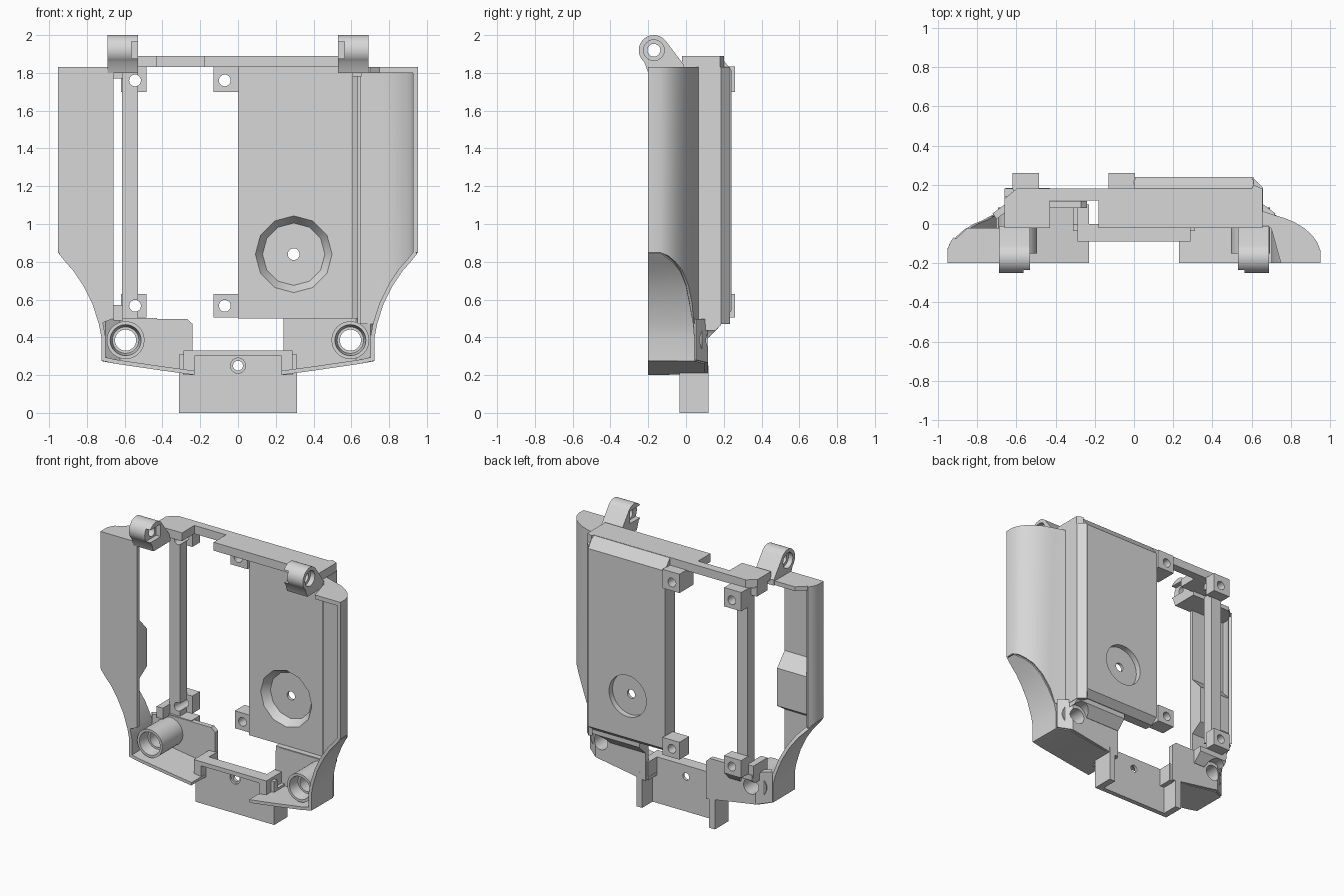
import bpy, bmesh, math
from mathutils import Matrix

cube = bpy.data.objects.get("Cube")
if cube:
    bpy.data.objects.remove(cube)

GREY = (0.68, 0.68, 0.68, 1)
grey = bpy.data.materials.new("plain grey")
grey.use_nodes = True
grey.diffuse_color = GREY
grey.node_tree.nodes["Principled BSDF"].inputs["Base Color"].default_value = GREY


def finish(name, bm):
    bmesh.ops.recalc_face_normals(bm, faces=bm.faces)
    mesh = bpy.data.meshes.new(name)
    bm.to_mesh(mesh)
    bm.free()
    mesh.materials.append(grey)
    ob = bpy.data.objects.new(name, mesh)
    bpy.context.collection.objects.link(ob)
    return ob


def select(ob):
    bpy.ops.object.select_all(action='DESELECT')
    ob.select_set(True)
    bpy.context.view_layer.objects.active = ob


def prism(name, pts, axis, lo, hi):
    """Extrude a 2D outline along an axis."""
    put = {'x': lambda a, b, t: (t, a, b),
           'y': lambda a, b, t: (a, t, b),
           'z': lambda a, b, t: (a, b, t)}[axis]
    bm = bmesh.new()
    ends = [[bm.verts.new(put(a, b, t)) for a, b in pts] for t in (lo, hi)]
    n = len(pts)
    bm.faces.new(ends[0])
    bm.faces.new(ends[1])
    for i in range(n):
        j = (i + 1) % n
        bm.faces.new((ends[0][i], ends[0][j], ends[1][j], ends[1][i]))
    return finish(name, bm)


def box(name, x0, x1, y0, y1, z0, z1):
    return prism(name, [(x0, y0), (x1, y0), (x1, y1), (x0, y1)], 'z', z0, z1)


def rod(name, x, z, r0, r1, y0, y1, sides=32):
    """Round or tapered bar along y."""
    bm = bmesh.new()
    turn = Matrix.Translation((x, (y0 + y1) / 2, z)) @ Matrix.Rotation(-math.pi / 2, 4, 'X')
    bmesh.ops.create_cone(bm, cap_ends=True, segments=sides, radius1=r0,
                          radius2=r1, depth=y1 - y0, matrix=turn)
    return finish(name, bm)


def strip(name, pairs, thick):
    """Sheet wall between two edges."""
    bm = bmesh.new()
    rows = [[bm.verts.new(p) for p in pair] for pair in pairs]
    for (a, b), (c, d) in zip(rows, rows[1:]):
        bm.faces.new((a, b, d, c))
    ob = finish(name, bm)
    mod = ob.modifiers.new("thickness", 'SOLIDIFY')
    mod.thickness = thick
    mod.offset = 0
    mod.use_even_offset = True
    select(ob)
    bpy.ops.object.modifier_apply(modifier=mod.name)
    return ob


def cut(ob, cutter):
    cutter.hide_render = True
    mod = ob.modifiers.new("cut", 'BOOLEAN')
    mod.operation = 'DIFFERENCE'
    mod.solver = 'EXACT'
    mod.object = cutter
    select(ob)
    bpy.ops.object.modifier_apply(modifier=mod.name)
    bpy.data.objects.remove(cutter)


def hinge_ring(r):
    turns = [i * math.pi / 12 for i in range(24)]
    return [(-.17 + r * math.cos(a), 1.92 + r * math.sin(a)) for a in turns]


# Side outline, shared by both halves
NECK = [(.94, .85), (.90, .80), (.86, .755), (.81, .68), (.76, .58), (.725, .47)]


def low(x):
    if x >= NECK[0][0]:
        return NECK[0][1]
    for (xa, za), (xb, zb) in zip(NECK, NECK[1:]):
        if x >= xb:
            return zb + (za - zb) * (x - xb) / (xa - xb)
    return NECK[-1][1]


def curtain(name, path, top, thick):
    return strip(name, [((x, y, low(abs(x))), (x, y, top)) for x, y in path], thick)


# Left side of the frame: curved shell and thick back plate
curved = [(.94, -.2), (.94, -.14), (.925, -.1), (.9, -.065), (.86, -.03),
          (.81, 0), (.76, .02), (.725, .03), (.65, .055)]
curtain("left_shell", curved, 1.83, .025)
curtain("left_shell_step", [(.645, .055), (.645, .18), (.6, .225)], 1.83, .025)
prism("left_top_cap", curved + [(.6, .055), (.6, -.02), (.7, -.02), (.75, -.2)], 'z', 1.8, 1.83)
plate = prism("back_plate", [(.125, .5), (.19, .5), (.24, .54), (.24, 1.815), (.182, 1.888),
                             (.125, 1.888)], 'x', 0, .61)
cut(plate, rod("c", .295, .84, .21, .165, .115, .18, 12))
cut(plate, rod("c", .295, .84, .148, .148, .2, .3))
cut(plate, rod("c", .295, .84, .031, .031, .1, .3))

# Top bar with a notch
prism("top_bar", [(-.6, .18), (-.66, .13), (-.66, -.02), (-.43, -.02), (-.43, .12),
                  (-.18, .12), (-.18, -.02), (.655, -.02), (.655, .18), (.61, .2), (.6, .18)],
      'z', 1.83, 1.89)
box("bar_corner", .605, .655, .03, .18, 1.78, 1.835)

# Right side of the frame: flat front panel, curved edge, rear-open
neck_left = [(-x - .01, z) for x, z in NECK]
prism("right_panel", neck_left + [(-.66, .5), (-.66, 1.83), (-.95, 1.83)], 'y', -.2, -.175)
edge = [(-.94, -.2), (-.94, -.13), (-.925, -.095), (-.91, -.075)]
curtain("right_shell_edge", edge, 1.83, .025)
prism("right_top_cap", edge + [(-.86, -.03), (-.85, -.02), (-.6, -.02), (-.66, -.2)],
      'z', 1.8, 1.83)
prism("right_panel_block", [(-.18, .84), (-.09, .9), (-.09, 1.17), (-.18, 1.27)],
      'x', -.92, -.66)

# Slim post and drilled lugs
post = box("right_post", -.615, -.53, .1, .18, .5, 1.83)
box("post_foot", -.66, -.61, .02, .18, .49, .57)
box("post_head", -.66, -.61, .02, .14, 1.77, 1.84)
for side, x0, x1, hole in (("right", -.62, -.485, -.545), ("middle", -.13, .005, -.07)):
    for level, z0, z1, z in (("lower", .505, .63, .567), ("upper", 1.7, 1.835, 1.76)):
        front = .175 if side == "right" else .15 if level == "lower" else .1
        lug = box(f"{level}_{side}_lug", x0, x1, front, .26, z0, z1)
        for part in (lug, post):
            cut(part, rod("c", hole, z, .031, .031, .05, .3))

# Parts on both sides: hinges, lower corners and base sides
for side, s in (("left", 1), ("right", -1)):
    # Hinge ear
    arc = [math.radians(40 + 10 * i) for i in range(20)]
    ear = [(-.17 + .08 * math.cos(a), 1.92 + .08 * math.sin(a)) for a in arc]
    ear += [(-.2, 1.8), (-.01, 1.8), (-.01, 1.84)]
    x0, x1 = sorted((s * .53, s * .69))
    hinge = prism(f"{side}_hinge", ear, 'x', x0, x1)
    cut(hinge, prism("c", hinge_ring(.034), 'x', x0 - .1, x1 + .1))
    b0, b1 = sorted((s * .655, s * .72))
    cut(hinge, prism("c", hinge_ring(.055), 'x', b0, b1))
    # Inner pocket of the ear
    p0, p1 = sorted((s * .5, s * .565))
    cut(hinge, prism("c", [(-.3, 1.875), (-.12, 1.875), (-.12, 1.965), (-.3, 1.965)], 'x', p0, p1))

    # Neck wall and bottom rim
    backs = [-.13, -.065, -.03, 0, .02, .04]
    rim = [(x, z, y) for (x, z), y in zip(NECK, backs)]
    rim += [(.712, .4, .045), (.712, .285, .045), (.64, .27, .1), (.4, .235, .1), (.23, .212, .1)]
    strip(f"{side}_lower_rim", [((s * x, -.2, z), (s * x, y, z)) for x, z, y in rim], .022)

    # Lower back wall with bevelled outer corner
    wall_path = [(.24, .1, .2, .47), (.27, .1, .205, .498), (.63, .1, .265, .498),
                 (.712, .04, .28, .498)]
    wall = strip(f"{side}_lower_wall",
                 [((s * x, y, a), (s * x, y, b)) for x, y, a, b in wall_path], .035)

    # Overhang above the wall, hollowed behind the screw
    h0, h1 = sorted((s * (.24 if s > 0 else .43), s * .655))
    ledge = prism(f"{side}_ledge", [(.085, .503), (.185, .503), (.185, .465), (.12, .4),
                                    (.085, .4)], 'x', h0, h1)

    # Screw boss with counterbore
    boss = rod(f"{side}_screw_boss", s * .595, .385, .1, .1, -.15, .085)
    cut(boss, rod("c", s * .595, .385, .085, .07, -.17, -.07))
    cut(ledge, rod("c", s * .595, .385, .08, .08, .05, .3))
    for part in (boss, wall):
        cut(part, rod("c", s * .595, .385, .056, .056, -.2, .3))

    # Base flange and shelf tab
    f0, f1 = sorted((s * .265, s * .312))
    box(f"{side}_base_flange", f0, f1, -.035, .118, 0, .25)
    t0, t1 = sorted((s * .23, s * .288))
    box(f"{side}_shelf_tab", t0, t1, -.09, .1, .2, .33)

# Base plate and shelf
base = box("base_plate", -.312, .312, -.035, 0, 0, .31)
cut(base, rod("c", 0, .25, .026, .026, -.2, .2))
cut(base, rod("c", 0, .25, .04, .04, -.1, -.02))
box("base_shelf", -.288, .288, -.09, 0, .3, .33)

# Crisp edges with smooth curves
for ob in bpy.context.collection.objects:
    if ob.type == 'MESH' and grey.name in ob.data.materials:
        select(ob)
        bpy.ops.object.shade_smooth_by_angle(angle=math.radians(25))
